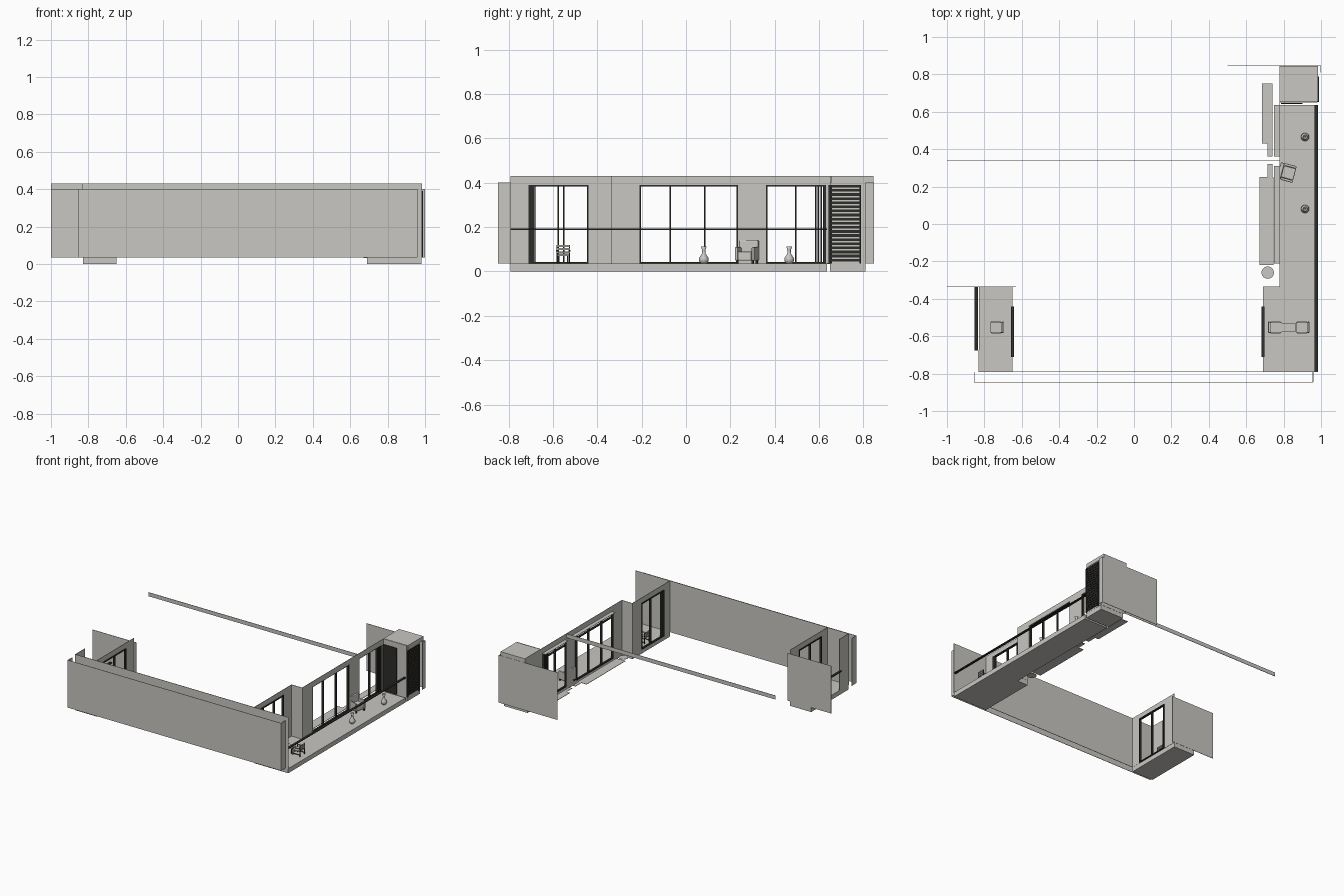
import bpy, bmesh, math
from mathutils import Matrix, Vector

default_cube = bpy.data.objects.get("Cube")
if default_cube:
    bpy.data.objects.remove(default_cube, do_unlink=True)


def make_material(name, red, green, blue):
    material = bpy.data.materials.new(name)
    material.use_nodes = True
    colour = (red, green, blue, 1)
    material.diffuse_color = colour
    material.node_tree.nodes["Principled BSDF"].inputs["Base Color"].default_value = colour
    return material


PLASTER = make_material("warm grey plaster", .58, .57, .54)
METAL = make_material("dark metal", .025, .025, .023)

THIN = .003      # sheet thickness
BAR = .007       # frame bar thickness
FLOOR = .035     # top of the balcony slabs
OUTER_TOP = .40  # top of the outer cladding
TOP = .43        # top of the inner walls
HEAD = .39       # top of the openings


def finish(name, bm, material, matrix=Matrix()):
    bmesh.ops.transform(bm, matrix=matrix, verts=bm.verts)
    bmesh.ops.recalc_face_normals(bm, faces=bm.faces)
    mesh = bpy.data.meshes.new(name)
    bm.to_mesh(mesh)
    bm.free()
    mesh.materials.append(material)
    obj = bpy.data.objects.new(name, mesh)
    bpy.context.collection.objects.link(obj)
    return obj


def boxes(name, ranges, material=PLASTER, matrix=Matrix()):
    """One object made of boxes, each given as x, y and z ranges."""
    bm = bmesh.new()
    for xs, ys, zs in ranges:
        low, high = Vector((xs[0], ys[0], zs[0])), Vector((xs[1], ys[1], zs[1]))
        place = Matrix.Translation((low + high) / 2) @ Matrix.Diagonal((*(high - low), 1))
        bmesh.ops.create_cube(bm, size=1, matrix=place)
    return finish(name, bm, material, matrix)


def around(value, width=THIN):
    return (value - width / 2, value + width / 2)


def side_wall(name, x, start, end, openings):
    """Thin wall along y with full-height openings."""
    pieces, cursor = [], start
    for low, high in openings:
        pieces.append((around(x), (cursor, low), (FLOOR, TOP)))
        pieces.append((around(x), (low, high), (HEAD, TOP)))
        cursor = high
    pieces.append((around(x), (cursor, end), (FLOOR, TOP)))
    boxes(name, pieces)


def door_frame(name, x, low, high, mullions, jamb=BAR):
    """Dark frame with mullions inside one opening."""
    depth = around(x, .016)
    uprights = [(low, low + jamb), (high - BAR, high)] + [around(m, BAR) for m in mullions]
    bars = [(depth, ys, (FLOOR, HEAD)) for ys in uprights]
    bars += [(depth, (low, high), (z, z + BAR)) for z in (FLOOR, HEAD - BAR)]
    boxes(name, bars, METAL)


# Balcony slabs
FRONT, STEP = -.79, -.335
boxes("right_balcony_slab", [((.69, .98), (FRONT, STEP), (0, FLOOR)),
                             ((.78, .98), (STEP, .635), (0, FLOOR))])
boxes("left_balcony_slab", [((-.83, -.65), (FRONT, STEP), (0, FLOOR))])
boxes("store_slab", [((.78, .98), (.65, .81), (0, FLOOR))])

# Front walls, outer cladding with short returns
OUTER = -.845
clad = (FLOOR, OUTER_TOP)
boxes("front_cladding", [((-.855, .957), around(OUTER), clad),
                         (around(-.855), (OUTER, FRONT), clad),
                         (around(.957), (OUTER, FRONT), clad)])
boxes("front_inner_wall", [((-.83, .983), around(FRONT), (FLOOR, TOP))])
boxes("left_return_wall", [(around(-.83), (FRONT, -.675), (FLOOR, TOP))])

# Partition sheets and high beam strip
boxes("left_partition", [((-1, -.63), around(STEP), clad)])
boxes("back_cladding", [((.5, 1), around(-OUTER), clad),
                        (around(.998), (.81, -OUTER), clad)])
boxes("beam_strip", [((-1, .78), around(.34), (OUTER_TOP, TOP))])

# Walls behind the balconies
entry, middle, rear = (-.71, -.44), (-.21, .235), (.36, .63)
side_wall("left_door_wall", -.65, FRONT, STEP, [entry])
side_wall("right_door_wall", .69, FRONT, STEP, [entry])
side_wall("right_long_wall", .78, STEP, -OUTER, [middle, rear])
boxes("step_wall", [((.69, .78), around(STEP), (FLOOR, TOP))])

# Door frames
door_frame("left_door_frame", -.65, *entry, [-.575])
door_frame("right_door_frame", .69, *entry, [-.55], jamb=.027)
door_frame("middle_door_frame", .77, *middle, [-.07, .085])
door_frame("rear_door_frame", .77, *rear, [.495] + [.585 + i * .012 for i in range(4)])

# Soffits over the openings and interior floor strips
boxes("opening_soffits", [((.748, .777), ys, around(HEAD)) for ys in ((-.21, .31), (.36, .635))])
boxes("interior_floor_strips", [((.67, .745), (-.22, .25), around(FLOOR)),
                                ((.715, .74), (.25, .32), around(FLOOR)),
                                ((.685, .74), (.43, .75), around(FLOOR)),
                                ((.715, .74), (.36, .43), around(FLOOR))])
bm = bmesh.new()
bmesh.ops.create_cone(bm, cap_ends=True, segments=24, radius1=.033, radius2=.033, depth=THIN)
finish("round_floor_plate", bm, PLASTER, Matrix.Translation((.715, -.26, FLOOR)))

# Store room at the back corner
boxes("store_roof", [((.78, .985), (.655, -OUTER), (OUTER_TOP, TOP))])
boxes("store_side_wall", [(around(.98), (.65, .81), (FLOOR, OUTER_TOP)),
                          ((.78, .98), around(.65), (FLOOR, TOP)),
                          ((.78, .98), around(.81), (FLOOR, OUTER_TOP))])
boxes("store_door", [((.785, .9), around(.645, .006), (FLOOR, HEAD))], METAL)
louvre = (.655, .785)
slats = [((.982, .988), louvre, (z, z + .012)) for z in [.045 + i * .0185 for i in range(19)]]
slats += [((.982, .99), around(y, BAR), (FLOOR, HEAD)) for y in louvre]
boxes("store_louvre", slats, METAL)

# Balcony handrails
boxes("right_handrail", [((.966, .984), (FRONT, .635), around(.19, .006))], METAL)
boxes("left_handrail", [((-.853, -.835), (-.675, STEP), around(.19, .006))], METAL)


# Slatted chairs, facing +x in their own frame
def slatted_chair(name, x, y, turn):
    place = Matrix.Translation((x, y, FLOOR)) @ Matrix.Rotation(math.radians(turn), 4, "Z")
    half = .028
    seat = [((-half, .033), (-half, half), (.034, .042))]
    seat += [((-.038, -.032), (-half, half), (z, z + .008)) for z in (.048, .062, .076)]
    seat += [((-.025, .028), around(s * half, .008), (.056, .061)) for s in (-1, 1)]
    boxes(name + "_seat", seat, PLASTER, place)
    legs = [(around(x, .005), around(s * half, .005), (0, top))
            for x, top in ((-.034, .085), (.026, .057)) for s in (-1, 1)]
    legs += [((-.034, .026), around(s * half, .004), around(.012, .004)) for s in (-1, 1)]
    boxes(name + "_legs", legs, METAL, place)


CHAIR_Y = -.553
slatted_chair("inner_chair", .755, CHAIR_Y, 0)
slatted_chair("outer_chair", .9, CHAIR_Y, 180)
slatted_chair("left_chair", -.735, CHAIR_Y, 180)

# Small table between the two chairs
table = Matrix.Translation((.827, CHAIR_Y, FLOOR))
boxes("table_top", [(around(0, .075), around(0, .05), (.04, .046))], PLASTER, table)
boxes("table_legs", [(around(a * .03, .005), around(b * .02, .005), (0, .04))
                     for a in (-1, 1) for b in (-1, 1)], METAL, table)

# Padded armchair, turned a little
turned = Matrix.Translation((.818, .275, FLOOR)) @ Matrix.Rotation(math.radians(-15), 4, "Z")
padded = [((-.025, .042), around(0, .064), (.014, .055)),
          ((-.045, -.025), around(0, .09), (.014, .105))]
padded += [((-.025, .042), around(s * .039, .014), (.014, .075)) for s in (-1, 1)]
armchair = boxes("armchair", padded, PLASTER, turned)
bevel = armchair.modifiers.new("soft_edges", "BEVEL")
bevel.width, bevel.segments = .005, 2
boxes("armchair_feet", [(around(a * .035, .008), around(b * .036, .008), (0, .014))
                        for a in (-1, 1) for b in (-1, 1)], METAL, turned)

# Turned vases
profile = [(0, 0), (.014, 0), (.022, .014), (.021, .026), (.009, .044),
           (.007, .06), (.013, .078), (.009, .078), (.004, .06), (0, .05)]


def vase(name, x, y):
    bm = bmesh.new()
    points = [bm.verts.new((radius, 0, z)) for radius, z in profile]
    edges = [bm.edges.new(pair) for pair in zip(points, points[1:])]
    bmesh.ops.spin(bm, geom=points + edges, cent=(0, 0, 0), axis=(0, 0, 1),
                   angle=math.tau, steps=20)
    bmesh.ops.remove_doubles(bm, verts=bm.verts, dist=.0001)
    obj = finish(name, bm, PLASTER, Matrix.Translation((x, y, FLOOR)))
    for face in obj.data.polygons:
        face.use_smooth = True


vase("front_vase", .915, .08)
vase("rear_vase", .915, .465)
